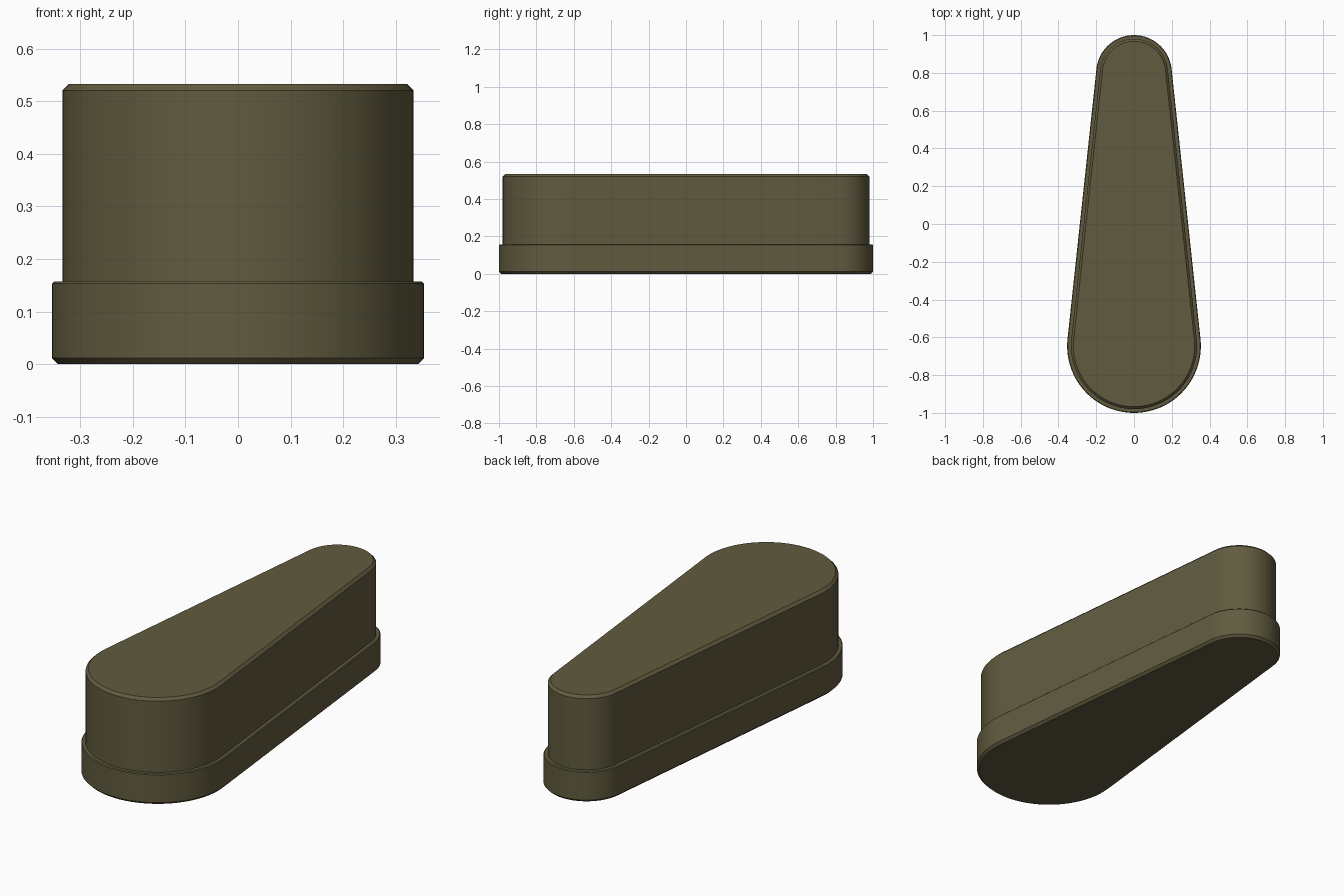
import bpy, bmesh, math

if "Cube" in bpy.data.objects:
    bpy.data.objects.remove(bpy.data.objects["Cube"])

BIG_Y, BIG_R = -0.646, 0.354      # wide rounded end
SMALL_Y, SMALL_R = 0.80, 0.20     # narrow rounded end
STEPS = 48                        # segments per rounded end

# (inset from the outer outline, height), bottom to top
PROFILE = [
    (0.012, 0.0), (0.0, 0.012),       # bottom chamfer
    (0.0, 0.153), (0.004, 0.157),     # flange wall and its small chamfer
    (0.020, 0.157),                   # ledge
    (0.020, 0.520), (0.033, 0.533),   # body wall and top chamfer
]


def outline(inset):
    """Two arcs joined by their common tangents, counter-clockwise."""
    tilt = math.asin((BIG_R - SMALL_R) / (SMALL_Y - BIG_Y))
    points = []
    for cy, r, start, end in (
        (SMALL_Y, SMALL_R - inset, tilt, math.pi - tilt),
        (BIG_Y, BIG_R - inset, math.pi - tilt, 2 * math.pi + tilt),
    ):
        for i in range(STEPS + 1):
            a = start + (end - start) * i / STEPS
            points.append((r * math.cos(a), cy + r * math.sin(a)))
    return points


def loft(name, profile, material):
    bm = bmesh.new()
    rings = [[bm.verts.new((x, y, z)) for x, y in outline(inset)]
             for inset, z in profile]
    for low, high in zip(rings, rings[1:]):
        n = len(low)
        for i in range(n):
            j = (i + 1) % n
            bm.faces.new((low[i], low[j], high[j], high[i]))
    bm.faces.new(reversed(rings[0]))
    bm.faces.new(rings[-1])
    mesh = bpy.data.meshes.new(name)
    bm.to_mesh(mesh)
    bm.free()
    mesh.materials.append(material)
    obj = bpy.data.objects.new(name, mesh)
    bpy.context.collection.objects.link(obj)
    bpy.context.view_layer.objects.active = obj
    obj.select_set(True)
    bpy.ops.object.shade_smooth_by_angle(angle=math.radians(30))
    obj.select_set(False)
    return obj


olive = bpy.data.materials.new("dark_olive")
olive.diffuse_color = (0.12, 0.105, 0.05, 1.0)
olive.use_nodes = True
olive.node_tree.nodes["Principled BSDF"].inputs["Base Color"].default_value = olive.diffuse_color

# Tapered block with a flange around its foot
loft("flanged_teardrop_block", PROFILE, olive)
